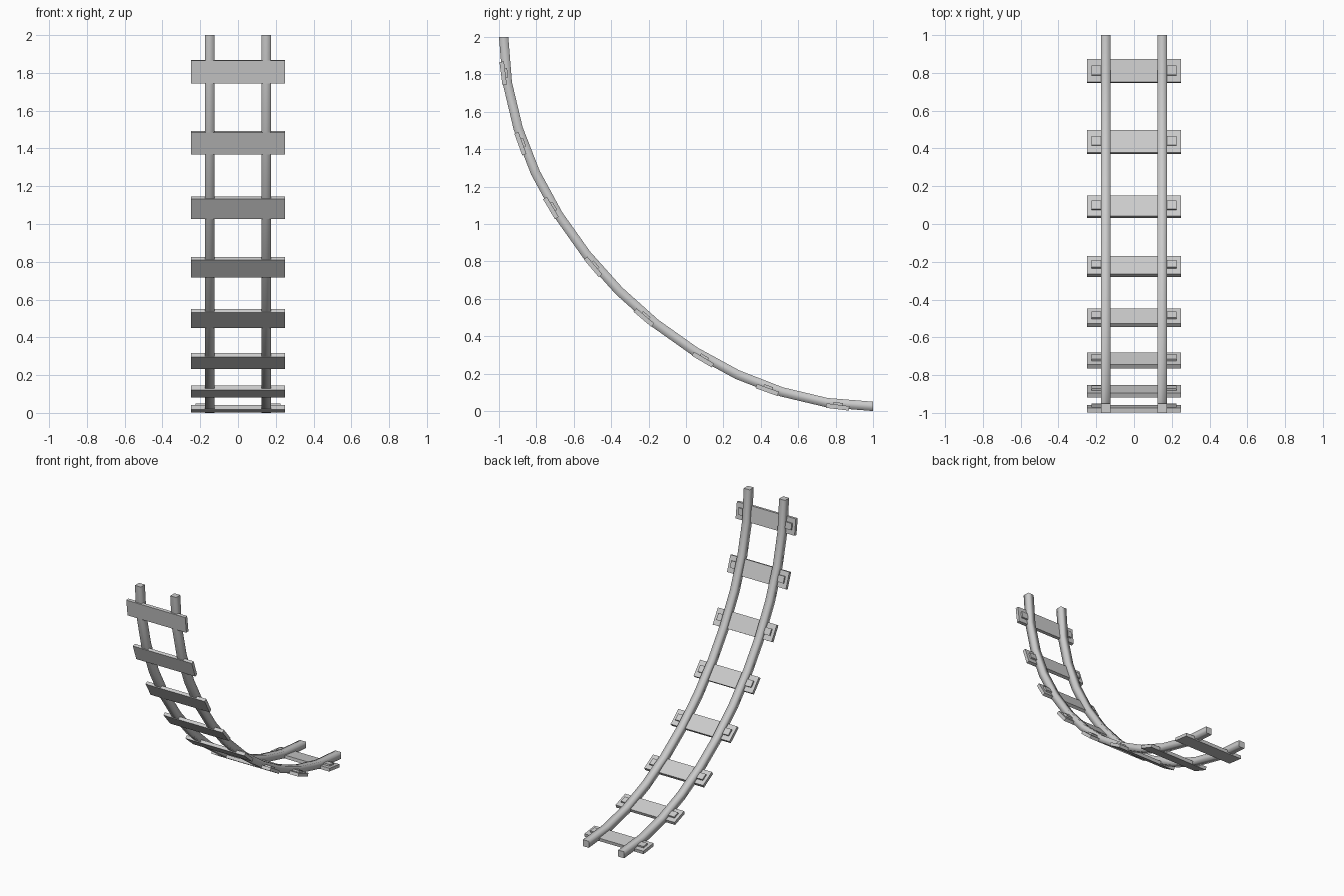
import bpy, bmesh
from mathutils import Vector, Matrix

if "Cube" in bpy.data.objects:
    bpy.data.objects.remove(bpy.data.objects["Cube"])

# Quarter-turn Bezier profile in the y/z plane
P = [Vector(p) for p in ((0, -.975, 2), (0, -.975, 1.0125), (0, .0125, .025), (0, 1, .025))]

def point(t):
    s = 1 - t
    return P[0]*s**3 + P[1]*3*s*s*t + P[2]*3*s*t*t + P[3]*t**3

def frame(t):
    s = 1 - t
    d = ((P[1]-P[0])*s*s + (P[2]-P[1])*2*s*t + (P[3]-P[2])*t*t).normalized()
    return d, Vector((0, -d.z, d.y))      # tangent, inner-side normal

def make(name, bm):
    bmesh.ops.recalc_face_normals(bm, faces=bm.faces)
    me = bpy.data.meshes.new(name)
    bm.to_mesh(me)
    bm.free()
    ob = bpy.data.objects.new(name, me)
    bpy.context.collection.objects.link(ob)
    return ob

def rail(name, x, half=.025, steps=12):
    bm = bmesh.new()
    rings = []
    for i in range(steps + 1):
        c, (_, n) = point(i/steps), frame(i/steps)
        rings.append([bm.verts.new(c + Vector((x + a*half, 0, 0)) + n*b*half)
                      for a, b in ((-1, -1), (1, -1), (1, 1), (-1, 1))])
    for r, q in zip(rings, rings[1:]):
        for k in range(4):
            f = bm.faces.new((r[k], r[(k+1) % 4], q[(k+1) % 4], q[k]))
            f.smooth = True
    bm.faces.new(rings[0])
    bm.faces.new(rings[-1])
    return make(name, bm)

def block(name, t, x0, x1, length, n0, n1):
    d, n = frame(t)
    c = point(t) + n*(n0+n1)/2 + Vector((.5*(x0+x1), 0, 0))
    rot = Matrix((Vector((1, 0, 0)), d, n)).transposed().to_4x4()
    m = Matrix.Translation(c) @ rot @ Matrix.Diagonal((x1-x0, length, n1-n0, 1))
    bm = bmesh.new()
    bmesh.ops.create_cube(bm, size=1, matrix=m)
    return make(name, bm)

# Two rails
rail("left_rail", -.15)
rail("right_rail", .15)

# Arc-length table for evenly spaced sleepers
N = 600
arc = [0]
for i in range(N):
    arc.append(arc[-1] + (point((i+1)/N) - point(i/N)).length)

# Sleepers with a fixing plate at each end
for k in range(8):
    target = arc[-1]*(k + .5)/8
    t = next(i for i, a in enumerate(arc) if a >= target)/N
    block(f"sleeper_{k+1}", t, -.25, .25, .124, -.027, -.003)
    block(f"left_plate_{k+1}", t, -.226, -.15, .05, -.006, .009)
    block(f"right_plate_{k+1}", t, .15, .226, .05, -.006, .009)
